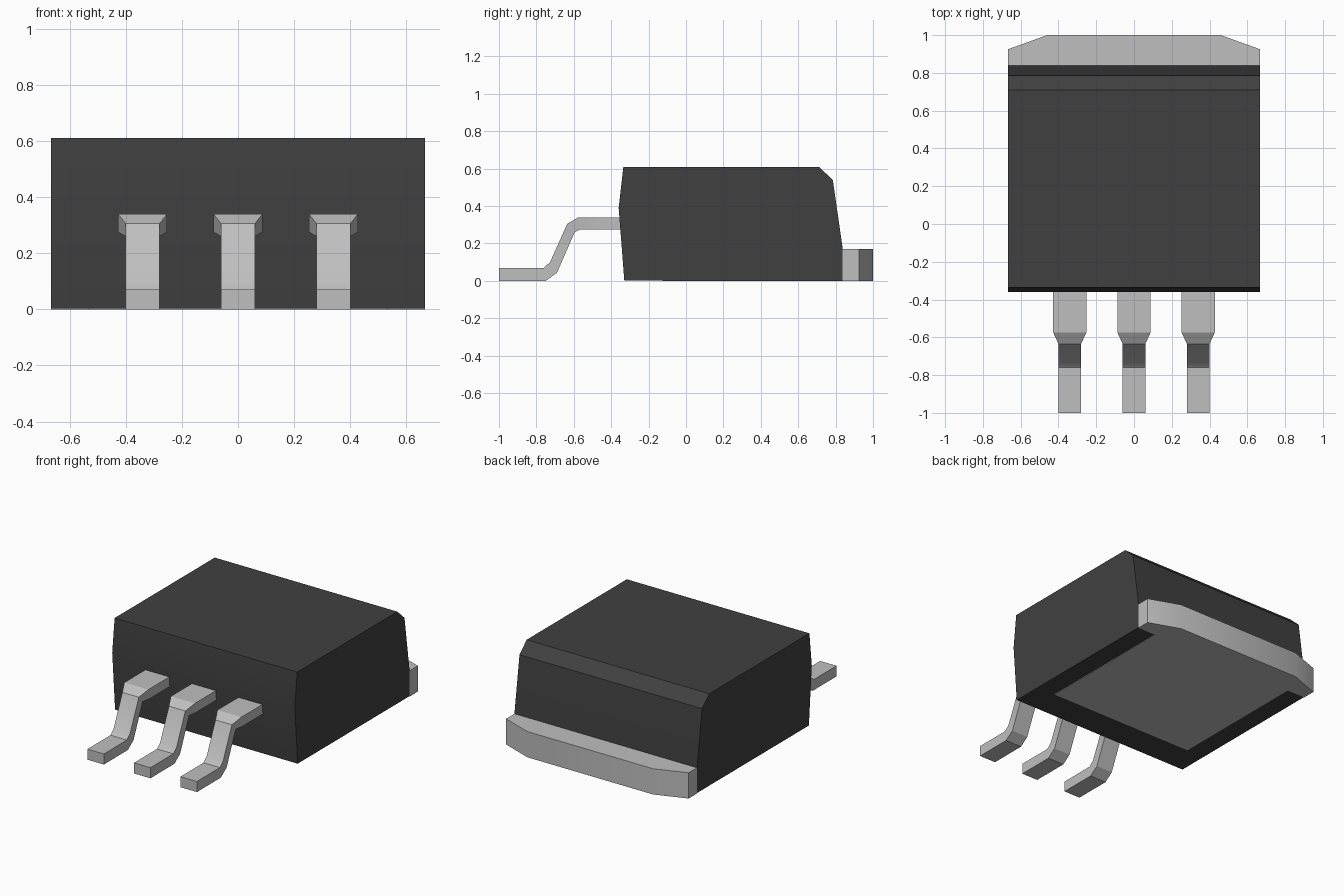
import bpy
import math

cube = bpy.data.objects.get("Cube")
if cube:
    bpy.data.objects.remove(cube, do_unlink=True)


def make_material(name, value):
    mat = bpy.data.materials.new(name)
    mat.use_nodes = True
    color = (value, value, value, 1)
    mat.diffuse_color = color
    mat.node_tree.nodes["Principled BSDF"].inputs["Base Color"].default_value = color
    return mat


def loft(name, rings, mat):
    """Join equal-length rings of points into a capped solid."""
    n = len(rings[0])
    verts = [p for ring in rings for p in ring]
    faces = [list(range(n)), [len(verts) - 1 - i for i in range(n)]]
    for r in range(len(rings) - 1):
        for i in range(n):
            a, b = r * n + i, r * n + (i + 1) % n
            faces.append([b, a, a + n, b + n])
    mesh = bpy.data.meshes.new(name)
    mesh.from_pydata(verts, [], faces)
    mesh.materials.append(mat)
    obj = bpy.data.objects.new(name, mesh)
    bpy.context.collection.objects.link(obj)
    # consistent outward normals, soft shading on shallow bends
    bpy.ops.object.select_all(action="DESELECT")
    obj.select_set(True)
    bpy.context.view_layer.objects.active = obj
    bpy.ops.object.mode_set(mode="EDIT")
    bpy.ops.mesh.select_all(action="SELECT")
    bpy.ops.mesh.normals_make_consistent(inside=False)
    bpy.ops.object.mode_set(mode="OBJECT")
    bpy.ops.object.shade_smooth_by_angle(angle=math.radians(30))
    return obj


plastic = make_material("dark grey plastic", 0.051)
metal = make_material("light grey metal", 0.52)
HALF = 0.667

# Moulded body: side profile (y, z) extruded across the width
profile = [(-0.33, 0.003), (-0.36, 0.39), (-0.335, 0.61), (0.71, 0.61),
           (0.785, 0.54), (0.838, 0.17), (0.838, 0.003)]
loft("body", [[(x, y, z) for y, z in profile] for x in (-HALF, HALF)], plastic)

# Rear heat tab with chamfered corners
half_tab = [(HALF, 0.838), (HALF, 0.925), (0.46, 1.0)]
outline = half_tab + [(-x, y) for x, y in reversed(half_tab)]
loft("heat_tab", [[(x, y, z) for x, y in outline] for z in (0, 0.17)], metal)

# Exposed pad under the body
pad = [(-0.535, -0.125), (0.535, -0.125), (0.535, 0.838), (-0.535, 0.838)]
loft("bottom_pad", [[(x, y, z) for x, y in pad] for z in (0, 0.006)], metal)

# Bent leads: half width, upper (y, z), lower (y, z) at each station
WIDE, NARROW = 0.0875, 0.06
stations = [(WIDE, (-0.34, 0.34), (-0.34, 0.275)),
            (WIDE, (-0.575, 0.34), (-0.565, 0.275)),
            (NARROW, (-0.635, 0.305), (-0.595, 0.26)),
            (NARROW, (-0.727, 0.1), (-0.69, 0.043)),
            (NARROW, (-0.76, 0.07), (-0.75, 0)),
            (NARROW, (-1, 0.07), (-1, 0))]
for name, cx in (("right_lead", -0.34), ("middle_lead", 0), ("left_lead", 0.34)):
    loft(name, [[(cx - w, *up), (cx + w, *up), (cx + w, *low), (cx - w, *low)]
                for w, up, low in stations], metal)
